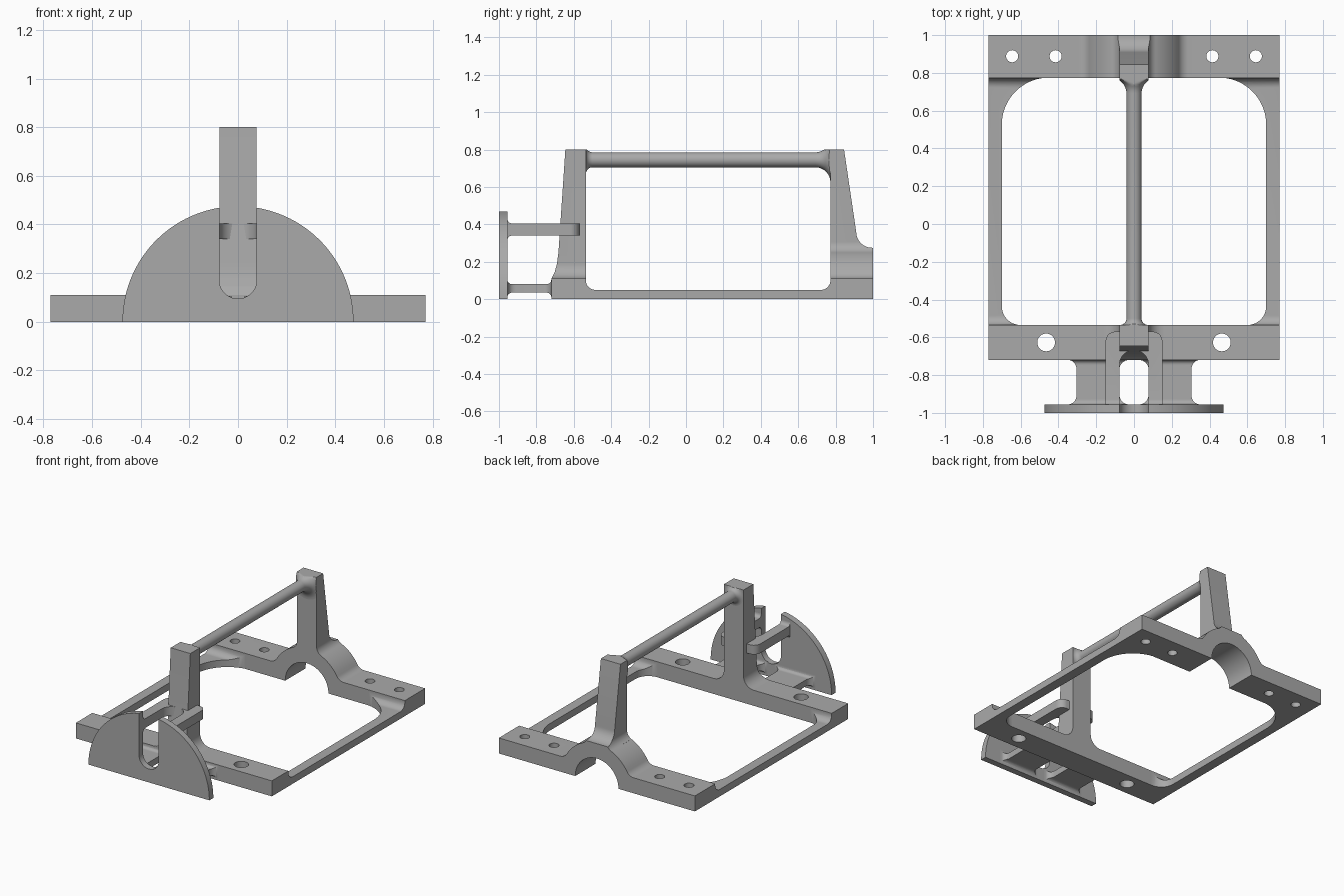
import bpy, bmesh, math
from math import cos, sin, radians

if "Cube" in bpy.data.objects:
    bpy.data.objects.remove(bpy.data.objects["Cube"])

grey = bpy.data.materials.new("plain grey")
grey.diffuse_color = (0.4, 0.4, 0.4, 1)
grey.use_nodes = True
grey.node_tree.nodes["Principled BSDF"].inputs["Base Color"].default_value = grey.diffuse_color

MAP = {'x': lambda u, v, w: (w, u, v),
       'y': lambda u, v, w: (u, w, v),
       'z': lambda u, v, w: (u, v, w)}


def arc(cx, cy, r, a0, a1, n=12):
    return [(cx + r * cos(radians(a0 + (a1 - a0) * i / n)),
             cy + r * sin(radians(a0 + (a1 - a0) * i / n))) for i in range(n + 1)]


def sym(pts):
    """Close a right-hand outline with its mirror image."""
    return pts + [(-u, v) for u, v in reversed(pts)]


def prism(name, pts, axis, a, b):
    """Extrude a 2D outline along an axis from a to b."""
    bm = bmesh.new()
    lo = [bm.verts.new(MAP[axis](u, v, a)) for u, v in pts]
    hi = [bm.verts.new(MAP[axis](u, v, b)) for u, v in pts]
    bm.faces.new(lo)
    bm.faces.new(hi[::-1])
    n = len(pts)
    for i in range(n):
        j = (i + 1) % n
        bm.faces.new((lo[i], hi[i], hi[j], lo[j]))
    return finish(name, bm)


def finish(name, bm):
    bmesh.ops.recalc_face_normals(bm, faces=bm.faces[:])
    me = bpy.data.meshes.new(name)
    bm.to_mesh(me)
    bm.free()
    ob = bpy.data.objects.new(name, me)
    bpy.context.collection.objects.link(ob)
    return ob


def combine(ob, tool, op):
    """Apply a boolean and discard the tool object."""
    m = ob.modifiers.new("bool", 'BOOLEAN')
    m.operation, m.solver, m.object = op, 'EXACT', tool
    bpy.context.view_layer.update()
    dg = bpy.context.evaluated_depsgraph_get()
    me = bpy.data.meshes.new_from_object(ob.evaluated_get(dg))
    ob.modifiers.clear()
    ob.data = me
    bpy.data.objects.remove(tool)


def drill(ob, xs, y, r):
    for x in xs:
        combine(ob, prism("drill", arc(x, y, r, 0, 350, 35), 'z', -0.1, 0.3), 'DIFFERENCE')


# Front cross bar with two holes
bar = prism("front_bar", sym([(0.77, 0), (0.77, 0.11)]), 'y', -0.72, -0.535)
drill(bar, (-0.465, 0.465), -0.627, 0.047)

# Rear cross bar with arch and four holes
R, F = 0.275, 0.06
cx = math.sqrt((R + F) ** 2 - (0.11 + F) ** 2)
ang = math.degrees(math.atan2(0.11 + F, cx))
half = (arc(0, 0, 0.17, 90, 0, 16)[1:] + [(0.77, 0), (0.77, 0.11)]
        + arc(cx, 0.11 + F, F, 270, 180 + ang, 10) + arc(0, 0, R, ang, 90, 14)[1:-1])
pts = half + [(0, R)] + [(-u, v) for u, v in reversed(half)] + [(0, 0.17)]
bar = prism("rear_arch_bar", pts, 'y', 0.772, 1.0)
drill(bar, (-0.645, -0.415, 0.415, 0.645), 0.888, 0.032)

# Side rails with rounded corners in plan and in side view
plan = ([(0.77, -0.54), (0.77, 0.78), (0.45, 0.78)] + arc(0.45, 0.525, 0.25, 90, 0, 18)
        + arc(0.60, -0.435, 0.1, 0, -90) + [(0.60, -0.54)])
side = ([(-0.6, -0.1), (0.8, -0.1), (0.8, 0.1)] + arc(0.722, 0.1, 0.05, 0, -90)
        + arc(-0.485, 0.1, 0.05, -90, -180) + [(-0.6, 0.1)])
for s, name in ((1, "right_rail"), (-1, "left_rail")):
    rail = prism(name, [(s * u, v) for u, v in plan], 'z', 0, 0.2)
    combine(rail, prism("tool", side, 'x', -1, 1), 'INTERSECT')

# Front post, flared where it meets the bar
post = prism("front_post", [(-0.535, 0.1), (-0.535, 0.8), (-0.645, 0.8), (-0.682, 0.25),
                            (-0.69, 0.19), (-0.702, 0.145), (-0.72, 0.11), (-0.72, 0.1)],
             'x', -0.4, 0.4)
flare = [(0.077, 0.9)] + arc(0.157, 0.19, 0.08, 180, 270) + [(0.157, 0.05)]
combine(post, prism("tool", sym(flare), 'y', -1, 0), 'INTERSECT')

# Rear post, flared onto the arch
post = prism("rear_post", [(0.772, 0.22), (0.772, 0.8), (0.845, 0.8)]
             + arc(0.995, 0.36, 0.085, 180, 270) + [(1.0, 0.275), (1.0, 0.22)], 'x', -0.4, 0.4)
flare = [(0.077, 0.9)] + arc(0.137, 0.3057, 0.06, 180, 246) + [(0.1, 0.1)]
combine(post, prism("tool", sym(flare), 'y', 0.5, 1.5), 'INTERSECT')

# Top rod, turned profile with flared ends trimmed to the posts
prof = (arc(-0.5, 0.075, 0.035, 180, 270, 8) + arc(0.692, 0.12, 0.08, 270, 360, 10))
bm = bmesh.new()
N = 48
rings = [[bm.verts.new((max(-0.077, min(0.077, r * cos(2 * math.pi * k / N))), y,
                        min(0.8, 0.745 + r * sin(2 * math.pi * k / N)))) for k in range(N)]
         for y, r in prof]
for a, b in zip(rings, rings[1:]):
    for k in range(N):
        j = (k + 1) % N
        bm.faces.new((a[k], a[j], b[j], b[k]))
bm.faces.new(rings[0])
bm.faces.new(rings[-1])
finish("top_rod", bm)

# Half-round front plate with an open slot
a = math.degrees(math.acos(0.077 / 0.475))
pts = (arc(0, 0, 0.475, 0, a, 32) + arc(0, 0.172, 0.077, 0, -180, 20)
       + arc(0, 0, 0.475, 180 - a, 180, 32))
prism("half_round_plate", pts, 'y', -1.0, -0.955)

# Upper U-shaped bracket joining the plate to the front post
half = arc(0, -0.745, 0.077, 90, 0, 10)[1:] + [(0.077, -0.957), (0.15, -0.957)] \
    + arc(0.10, -0.62, 0.05, 0, 90)
pts = half + [(-u, v) for u, v in reversed(half)] + [(0, -0.668)]
bracket = prism("upper_bracket", pts, 'z', 0.2, 0.6)
side = ([(-1.0, 0.315)] + arc(-0.93, 0.315, 0.025, 180, 90, 6) + [(-0.4, 0.34), (-0.4, 0.405)]
        + arc(-0.93, 0.43, 0.025, 270, 180, 6) + [(-1.0, 0.43)])
combine(bracket, prism("tool", side, 'x', -1, 1), 'INTERSECT')

# Lower webs joining the plate to the front bar
plan = ([(0.35, -0.957)] + arc(0.35, -0.91, 0.045, 270, 180, 8)
        + arc(0.35, -0.765, 0.045, 180, 90, 8) + [(0.35, -0.718), (0.027, -0.718)]
        + arc(0.027, -0.77, 0.05, 90, 0, 8) + arc(0.027, -0.905, 0.05, 0, -90, 8)
        + [(0.027, -0.957)])
side = ([(-1.0, 0.01)] + arc(-0.93, 0.01, 0.025, 180, 90, 6) + arc(-0.745, 0.01, 0.025, 90, 0, 6)
        + [(-0.6, 0.01), (-0.6, 0.105)] + arc(-0.745, 0.105, 0.025, 0, -90, 6)
        + arc(-0.93, 0.105, 0.025, 270, 180, 6) + [(-1.0, 0.105)])
for s, name in ((1, "right_lower_web"), (-1, "left_lower_web")):
    web = prism(name, [(s * u, v) for u, v in plan], 'z', -0.1, 0.3)
    combine(web, prism("tool", side, 'x', -1, 1), 'INTERSECT')

# One colour and smooth curved faces everywhere
for ob in bpy.context.scene.objects:
    ob.data.materials.clear()
    ob.data.materials.append(grey)
    ob.data.polygons.foreach_set("material_index", [0] * len(ob.data.polygons))
    ob.select_set(True)
    bpy.context.view_layer.objects.active = ob
bpy.ops.object.shade_smooth_by_angle(angle=radians(30))
